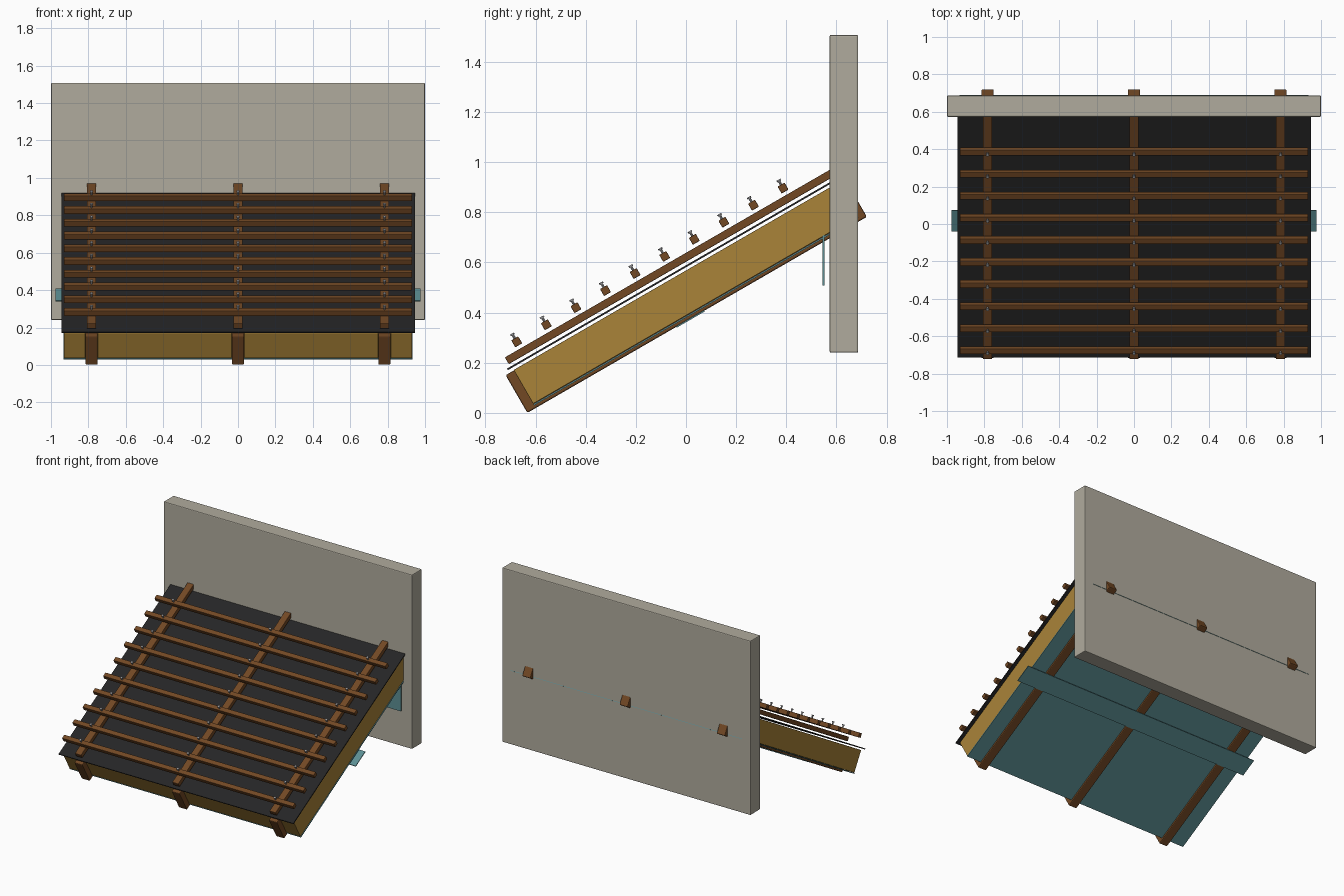
import bpy, math
from mathutils import Matrix, Vector

if "Cube" in bpy.data.objects:
    bpy.data.objects.remove(bpy.data.objects["Cube"])

SLOPE = math.radians(30)
TILT = Matrix.Rotation(SLOPE, 4, 'X')   # local y = up the slope, local z = roof normal


def lin(c):
    c /= 255
    return c / 12.92 if c < 0.04045 else ((c + 0.055) / 1.055) ** 2.4


def material(name, r, g, b):
    m = bpy.data.materials.new(name)
    m.diffuse_color = (lin(r), lin(g), lin(b), 1)
    m.use_nodes = True
    m.node_tree.nodes["Principled BSDF"].inputs["Base Color"].default_value = m.diffuse_color
    return m


TIMBER = material("brown timber", 114, 72, 36)
INSUL = material("tan insulation", 170, 132, 57)
BLACK = material("black membrane", 37, 37, 38)
TEAL = material("teal vapour sheet", 92, 143, 148)
WALL = material("grey masonry", 176, 171, 157)
STEEL = material("grey steel", 150, 150, 152)


def box(name, x, y, z, mat, bevel=0.0, tilt=True):
    """Box from three (min, max) ranges, tilted onto the roof slope if asked."""
    bpy.ops.mesh.primitive_cube_add(size=1)
    o = bpy.context.object
    o.name = name
    size = [r[1] - r[0] for r in (x, y, z)]
    mid = Vector([(r[0] + r[1]) / 2 for r in (x, y, z)])
    m = Matrix.Translation(mid) @ Matrix.Diagonal((*size, 1))
    o.data.transform(TILT @ m if tilt else m)
    o.data.materials.append(mat)
    if bevel:
        b = o.modifiers.new("bevel", 'BEVEL')
        b.width = bevel
        b.segments = 2
    return o


def pin(name, x, u, n0, n1, radius):
    """Cylinder standing on the slope normal."""
    bpy.ops.mesh.primitive_cylinder_add(vertices=12, radius=radius, depth=n1 - n0)
    o = bpy.context.object
    o.name = name
    o.data.transform(TILT @ Matrix.Translation((x, u, (n0 + n1) / 2)))
    o.data.materials.append(STEEL)
    bpy.ops.object.shade_smooth_by_angle()


# Masonry wall
box("wall", (-1, 1), (0.573, 0.687), (0.24, 1.508), WALL, 0.006, tilt=False)

# Rafters and counter battens running up the slope
BAYS = (-0.783, 0, 0.783)
for x in BAYS:
    box("rafter", (x - 0.033, x + 0.033), (-0.548, 1.016), (0.3165, 0.49), TIMBER, 0.006)
    box("counter_batten", (x - 0.025, x + 0.025), (-0.515, 1.0), (0.522, 0.553), TIMBER, 0.003)

# Insulation between the rafters
EDGES = (-0.93, BAYS[0], BAYS[1], BAYS[2], 0.93)
for i in range(4):
    a = EDGES[i] + (0.033 if i > 0 else 0)
    b = EDGES[i + 1] - (0.033 if i < 3 else 0)
    box("insulation", (a, b), (-0.51, 0.978), (0.336, 0.492), INSUL, 0.003)

# Roofing membrane above, vapour sheet below
box("roof_membrane", (-0.945, 0.945), (-0.53, 0.985), (0.503, 0.510), BLACK)
box("vapour_sheet", (-0.932, 0.932), (-0.51, 0.985), (0.329, 0.335), TEAL)
box("joint_strip", (-0.975, 0.975), (0.138, 0.266), (0.313, 0.319), TEAL)
box("wall_flap", (-0.93, 0.93), (0.544, 0.552), (0.508, 0.72), TEAL, tilt=False)

# Tile battens across the slope, nailed at each counter batten
for i in range(10):
    u = -0.443 + i * 0.1363
    box("tile_batten", (-0.93, 0.93), (u - 0.016, u + 0.016), (0.567, 0.599), TIMBER, 0.003)
    for x in BAYS:
        pin("nail_shaft", x, u, 0.59, 0.616, 0.005)
        pin("nail_head", x, u, 0.614, 0.621, 0.009)
